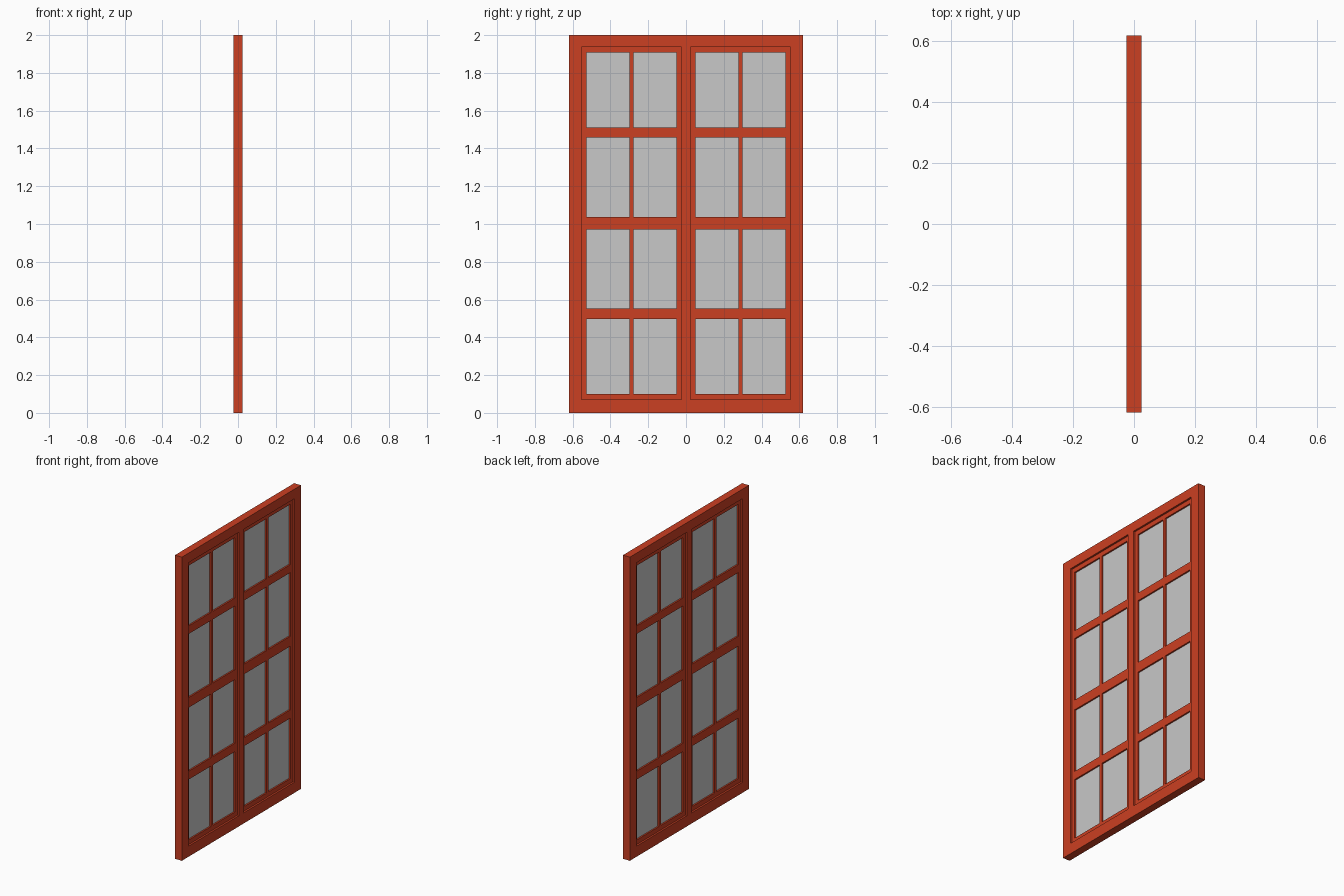
import bpy

if "Cube" in bpy.data.objects:
    bpy.data.objects.remove(bpy.data.objects["Cube"], do_unlink=True)


def make_material(name, colour):
    mat = bpy.data.materials.new(name)
    mat.use_nodes = True
    mat.diffuse_color = colour
    mat.node_tree.nodes["Principled BSDF"].inputs["Base Color"].default_value = colour
    return mat


red = make_material("red paint", (0.6, 0.05, 0.016, 1))
grey = make_material("pale glass", (0.58, 0.58, 0.58, 1))


def lattice(name, ys, zs, thickness, mat, has_holes=True):
    """Upright panel from grid lines; every odd row/column cell is an opening."""
    verts = [(0, y, z) for z in zs for y in ys]
    n = len(ys)
    faces = []
    for r in range(len(zs) - 1):
        for c in range(n - 1):
            if has_holes and r % 2 and c % 2:
                continue
            a = r * n + c
            faces.append((a, a + 1, a + n + 1, a + n))
    mesh = bpy.data.meshes.new(name)
    mesh.from_pydata(verts, [], faces)
    mesh.materials.append(mat)
    obj = bpy.data.objects.new(name, mesh)
    bpy.context.collection.objects.link(obj)
    solid = obj.modifiers.new("thickness", "SOLIDIFY")
    solid.thickness = thickness
    solid.offset = 0
    return obj


# Outer frame with centre mullion
lattice("outer_frame", [-0.62, -0.553, -0.024, 0.024, 0.553, 0.62],
        [0, 0.07, 1.937, 2], 0.05, red)

# Recessed sashes with glazing bars, and the glass behind them
sash_ys = [0.024, 0.05, 0.279, 0.3, 0.528, 0.553]
sash_zs = [0.07, 0.1, 0.498, 0.553, 0.972, 1.038, 1.457, 1.51, 1.907, 1.937]
for side, sign in (("left", 1), ("right", -1)):
    ys = sorted(sign * y for y in sash_ys)
    lattice(side + "_sash", ys, sash_zs, 0.026, red)
    lattice(side + "_glass", [ys[1], ys[-2]], [sash_zs[1], sash_zs[-2]],
            0.006, grey, has_holes=False)
